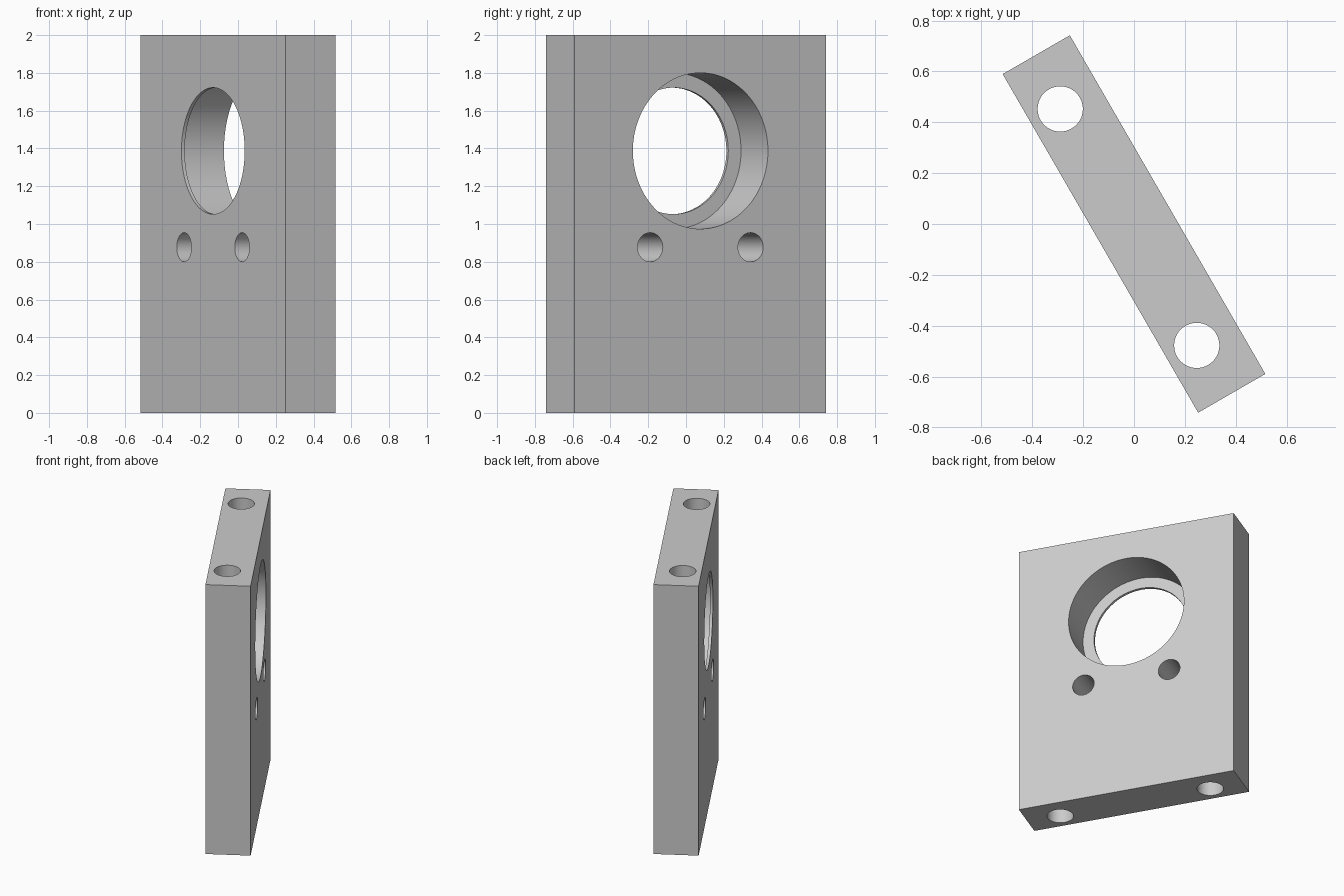
import bpy
import math

old = bpy.data.objects.get("Cube")
if old:
    bpy.data.objects.remove(old, do_unlink=True)

WIDTH, THICK, HEIGHT = 1.538, 0.305, 2.0
BORE_Z = 1.387
BACK = -THICK / 2

grey = bpy.data.materials.new("plain grey")
grey.use_nodes = True
colour = (0.6, 0.6, 0.6, 1)
grey.diffuse_color = colour
grey.node_tree.nodes["Principled BSDF"].inputs["Base Color"].default_value = colour

# Plate, built straight and turned at the end
bpy.ops.mesh.primitive_cube_add(size=1, location=(0, 0, HEIGHT / 2))
plate = bpy.context.object
plate.name = "mounting_plate"
plate.scale = (WIDTH, THICK, HEIGHT)
bpy.ops.object.transform_apply(location=True, rotation=False, scale=True)
plate.data.materials.append(grey)


def drill(radius, depth, location, across=True, sides=96):
    """Cut a round hole, across the thickness or straight down."""
    tilt = (math.pi / 2, 0, 0) if across else (0, 0, 0)
    bpy.ops.mesh.primitive_cylinder_add(vertices=sides, radius=radius, depth=depth,
                                        location=location, rotation=tilt)
    cutter = bpy.context.object
    cutter.hide_render = True
    cutter.data.materials.append(grey)
    cut = plate.modifiers.new("hole", 'BOOLEAN')
    cut.operation = 'DIFFERENCE'
    cut.solver = 'EXACT'
    cut.object = cutter
    bpy.ops.object.select_all(action='DESELECT')
    plate.select_set(True)
    bpy.context.view_layer.objects.active = plate
    bpy.ops.object.modifier_apply(modifier=cut.name)
    bpy.data.objects.remove(cutter, do_unlink=True)


# Large bearing seat that leaves a thin lip, then the opening through the lip
seat_floor = BACK + 0.02
drill(0.413, 1, (0, seat_floor + 0.5, BORE_Z))
drill(0.335, 1, (0, 0, BORE_Z))

# Paired small cross holes and full-height bolt holes
for side in (-1, 1):
    drill(0.077, 1, (side * 0.307, 0, 0.877), sides=48)
    drill(0.089, 3, (side * 0.537, -0.025, 1), across=False, sides=48)

# Turn the plate and keep its edges sharp
plate.rotation_euler.z = math.radians(-60)
bpy.ops.object.transform_apply(location=False, rotation=True, scale=False)
bpy.ops.object.shade_smooth_by_angle(angle=math.radians(30))
